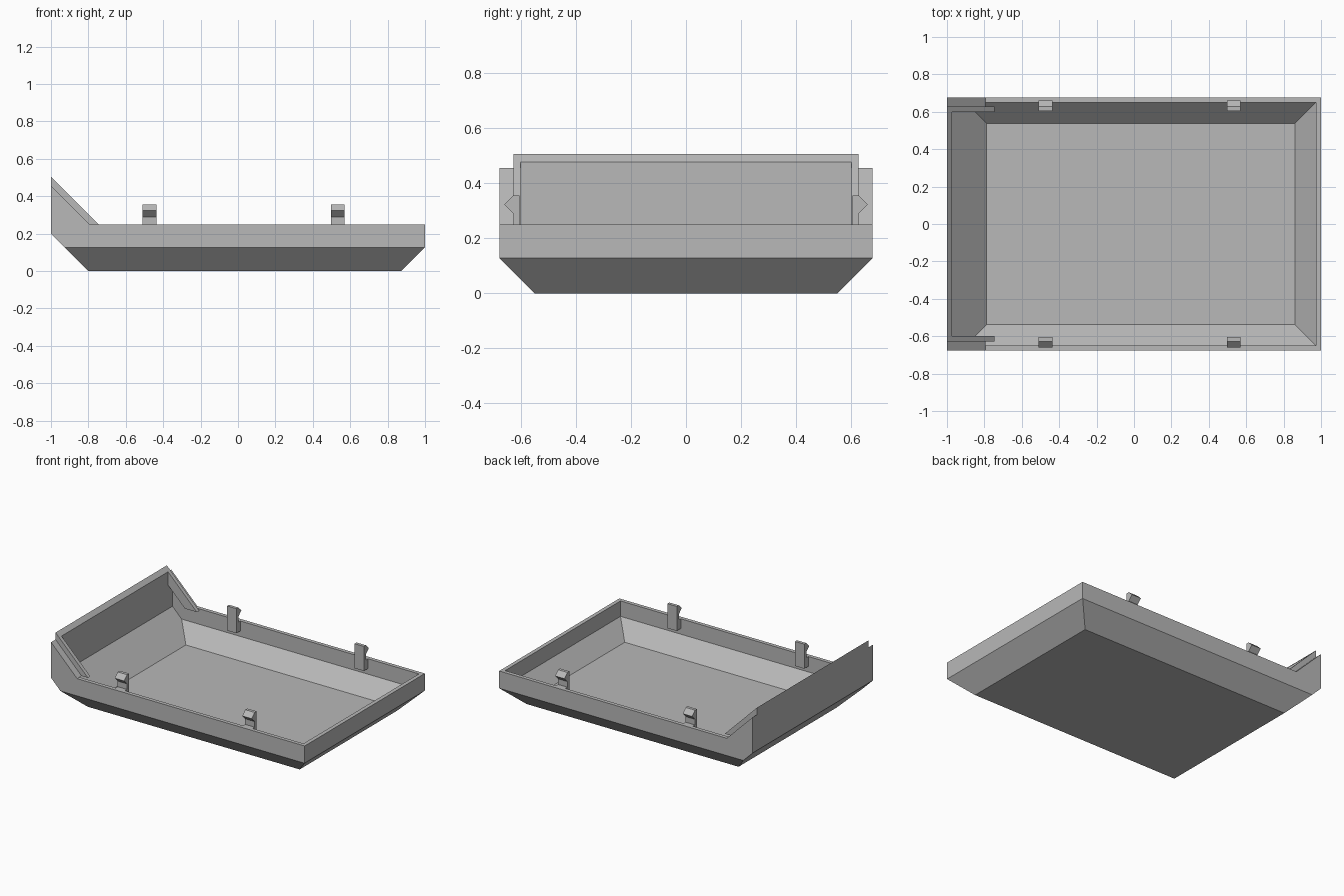
import bpy, bmesh
from mathutils import Vector

if "Cube" in bpy.data.objects:
    bpy.data.objects.remove(bpy.data.objects["Cube"])

grey = bpy.data.materials.new("plain grey")
grey.diffuse_color = (0.48, 0.48, 0.48, 1)
grey.use_nodes = True
grey.node_tree.nodes["Principled BSDF"].inputs["Base Color"].default_value = grey.diffuse_color


def prism(name, profile, y0, y1, chamfer=None):
    """Extrude an (x, z) profile along y; chamfer=(y, z) bevels both lower long edges at 45 degrees."""
    bm = bmesh.new()
    face = bm.faces.new([bm.verts.new((x, y0, z)) for x, z in profile])
    res = bmesh.ops.extrude_face_region(bm, geom=[face])
    moved = [v for v in res["geom"] if isinstance(v, bmesh.types.BMVert)]
    bmesh.ops.translate(bm, verts=moved, vec=(0, y1 - y0, 0))
    if chamfer:
        for s in (-1, 1):
            cut = bmesh.ops.bisect_plane(
                bm, geom=bm.verts[:] + bm.edges[:] + bm.faces[:],
                plane_co=(0, s * chamfer[0], chamfer[1]),
                plane_no=Vector((0, s, -1)).normalized(), clear_outer=True)
            edges = [e for e in cut["geom_cut"] if isinstance(e, bmesh.types.BMEdge)]
            bmesh.ops.contextual_create(bm, geom=edges)
    bmesh.ops.recalc_face_normals(bm, faces=bm.faces[:])
    me = bpy.data.meshes.new(name)
    bm.to_mesh(me)
    bm.free()
    me.materials.append(grey)
    ob = bpy.data.objects.new(name, me)
    bpy.context.collection.objects.link(ob)
    return ob


def side_prism(name, profile, y0, y1):
    """Make a matching piece on each long side."""
    prism(name + "_back", profile, y0, y1)
    prism(name + "_front", profile, -y1, -y0)


# Tray shell with a raised sloping end
tray = prism("tray_shell",
             [(-0.8, 0), (0.872, 0), (1, 0.128), (1, 0.25), (-0.795, 0.25), (-1, 0.455), (-1, 0.2)],
             -0.677, 0.677, chamfer=(0.55, 0))
cavity = prism("cavity_cutter",
               [(-0.788, 0.028), (0.86, 0.028), (0.972, 0.14), (0.972, 0.7), (-0.972, 0.7), (-0.972, 0.212)],
               -0.65, 0.65, chamfer=(0.538, 0.028))
cavity.hide_render = True
cavity.hide_viewport = True
cut = tray.modifiers.new("hollow", "BOOLEAN")
cut.operation = "DIFFERENCE"
cut.solver = "EXACT"
cut.object = cavity

# Raised lip around the sloping end
prism("end_lip", [(-1, 0.455), (-1, 0.505), (-0.972, 0.477), (-0.972, 0.427)], -0.627, 0.627)
side_prism("side_lip", [(-0.972, 0.382), (-0.972, 0.477), (-0.745, 0.25), (-0.84, 0.25)], 0.6, 0.627)
side_prism("lip_ledge", [(-0.972, 0.382), (-0.972, 0.427), (-0.795, 0.25), (-0.84, 0.25)], 0.627, 0.65)

# Snap clips: (y, z) hook outline swept along x
hook = [(0.605, 0.18), (0.65, 0.18), (0.65, 0.25), (0.627, 0.25), (0.627, 0.29),
        (0.66, 0.323), (0.627, 0.355), (0.605, 0.355)]
for end, x in (("left", -0.473), ("right", 0.533)):
    for side, s in (("front", -1), ("back", 1)):
        clip = prism(f"clip_{end}_{side}", hook, -0.037, 0.037)
        # Turn the outline so its first axis points outward
        for v in clip.data.vertices:
            a, b, c = v.co
            v.co = (x - s * b, s * a, c)
